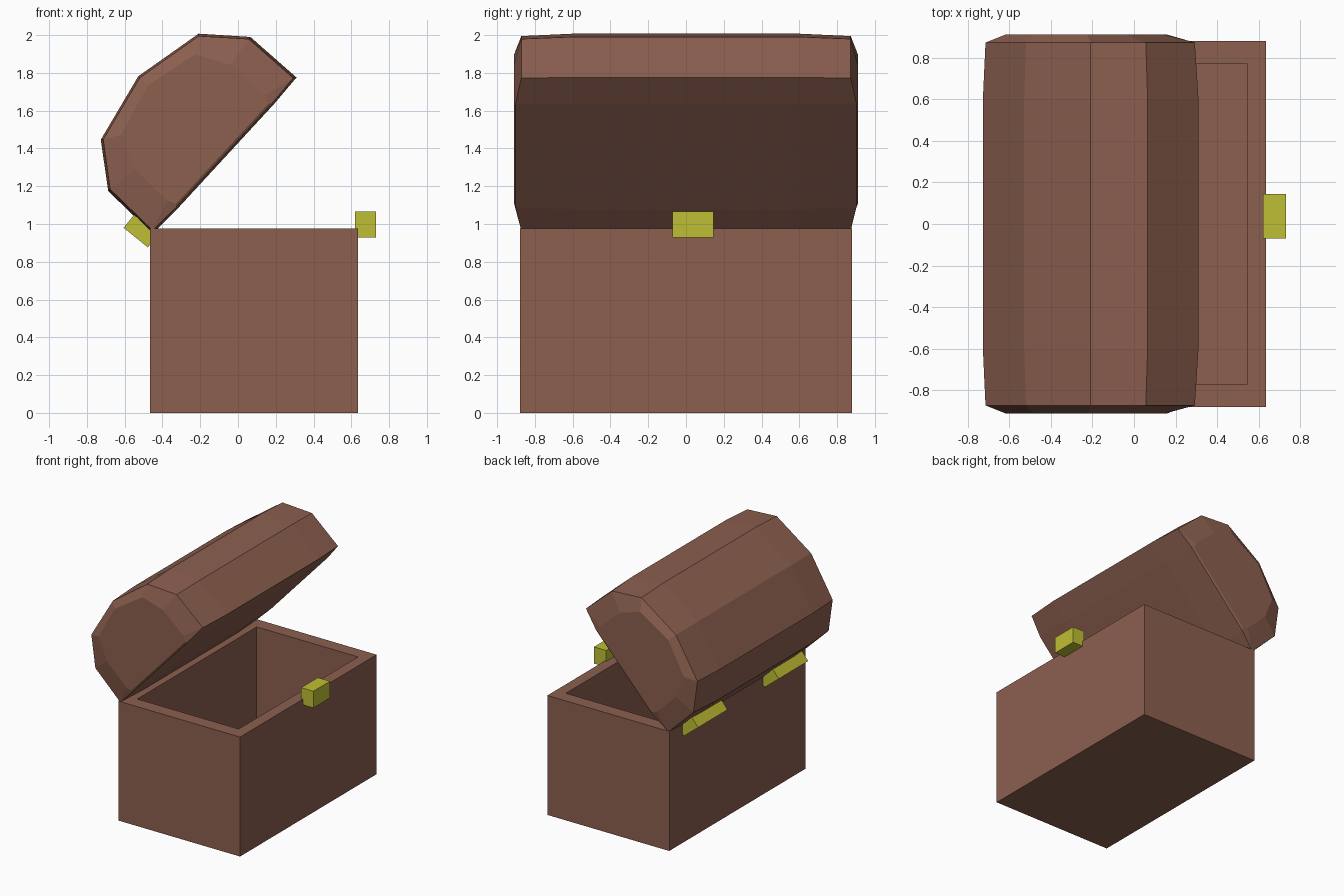
import bpy, bmesh
from math import radians
from mathutils import Vector, Matrix

if "Cube" in bpy.data.objects:
    bpy.data.objects.remove(bpy.data.objects["Cube"])


def material(name, rgb):
    m = bpy.data.materials.new(name)
    m.diffuse_color = (*rgb, 1)
    m.use_nodes = True
    m.node_tree.nodes["Principled BSDF"].inputs["Base Color"].default_value = m.diffuse_color
    return m


wood = material("wood", (0.26, 0.115, 0.078))
brass = material("brass", (0.52, 0.52, 0.035))


def finish(name, bm, mat):
    bmesh.ops.recalc_face_normals(bm, faces=bm.faces)
    me = bpy.data.meshes.new(name)
    bm.to_mesh(me)
    bm.free()
    ob = bpy.data.objects.new(name, me)
    me.materials.append(mat)
    bpy.context.collection.objects.link(ob)
    return ob


def loft(name, rings, mat):
    """Skin a sequence of closed rings and cap both ends."""
    bm = bmesh.new()
    vs = [[bm.verts.new(p) for p in r] for r in rings]
    n = len(vs[0])
    for a, b in zip(vs, vs[1:]):
        for i in range(n):
            j = (i + 1) % n
            bm.faces.new((a[i], a[j], b[j], b[i]))
    bm.faces.new(vs[0])
    bm.faces.new(vs[-1])
    return finish(name, bm, mat)


def block(name, centre, size, mat, tilt=0):
    bm = bmesh.new()
    bmesh.ops.create_cube(bm, size=1, matrix=Matrix.Diagonal((*size, 1)))
    ob = finish(name, bm, mat)
    ob.location = centre
    ob.rotation_euler.y = tilt
    return ob


# Hollow chest body: up the outside, over the rim, down the inside
def rect(x0, x1, y, z):
    return [(x0, -y, z), (x1, -y, z), (x1, y, z), (x0, y, z)]


loft("chest_body", [rect(-0.465, 0.635, 0.88, 0), rect(-0.465, 0.635, 0.88, 0.975),
                    rect(-0.37, 0.545, 0.77, 0.975), rect(-0.37, 0.545, 0.77, 0.1)], wood)

# Faceted barrel lid, tilted open; half profiles are (along, out) in the lid's plane
along = Vector((0.678, 0, 0.735))
out = Vector((-0.735, 0, 0.678))
middle = Vector((-0.072, 0, 1.362))
full_half = [(0, 0.62), (0.382, 0.538), (0.555, 0.325), (0.563, 0.0), (0.38, -0.008)]
edge_half = [(u * 0.975, 0.3 + (n - 0.3) * 0.965) for u, n in full_half[:4]] + [(0.375, 0.002)]
cap_half = [(0, 0.55), (0.29, 0.476), (0.375, 0.3), (0.38, 0.06), (0.36, 0.015)]


def lid_ring(half, y, y_under, side):
    pts = half + [(-u, n) for u, n in reversed(half[1:])]
    ring = []
    for i, (u, n) in enumerate(pts):
        p = middle + along * u + out * n
        p.y = side * (y_under if i in (4, 5) else y)
        ring.append(p)
    return ring


stations = [(cap_half, 0.91, 0.91), (edge_half, 0.872, 0.902), (full_half, 0.6, 0.6)]
loft("lid", [lid_ring(*s, -1) for s in stations] +
     [lid_ring(*s, 1) for s in reversed(stations)], wood)

# Front latch and the two back hinges
block("latch", (0.675, 0.037, 0.997), (0.11, 0.215, 0.136), brass)
for side, label in ((-1, "front"), (1, "back")):
    block(label + "_hinge", (-0.51, side * 0.52, 0.967), (0.165, 0.38, 0.1), brass, radians(39))
